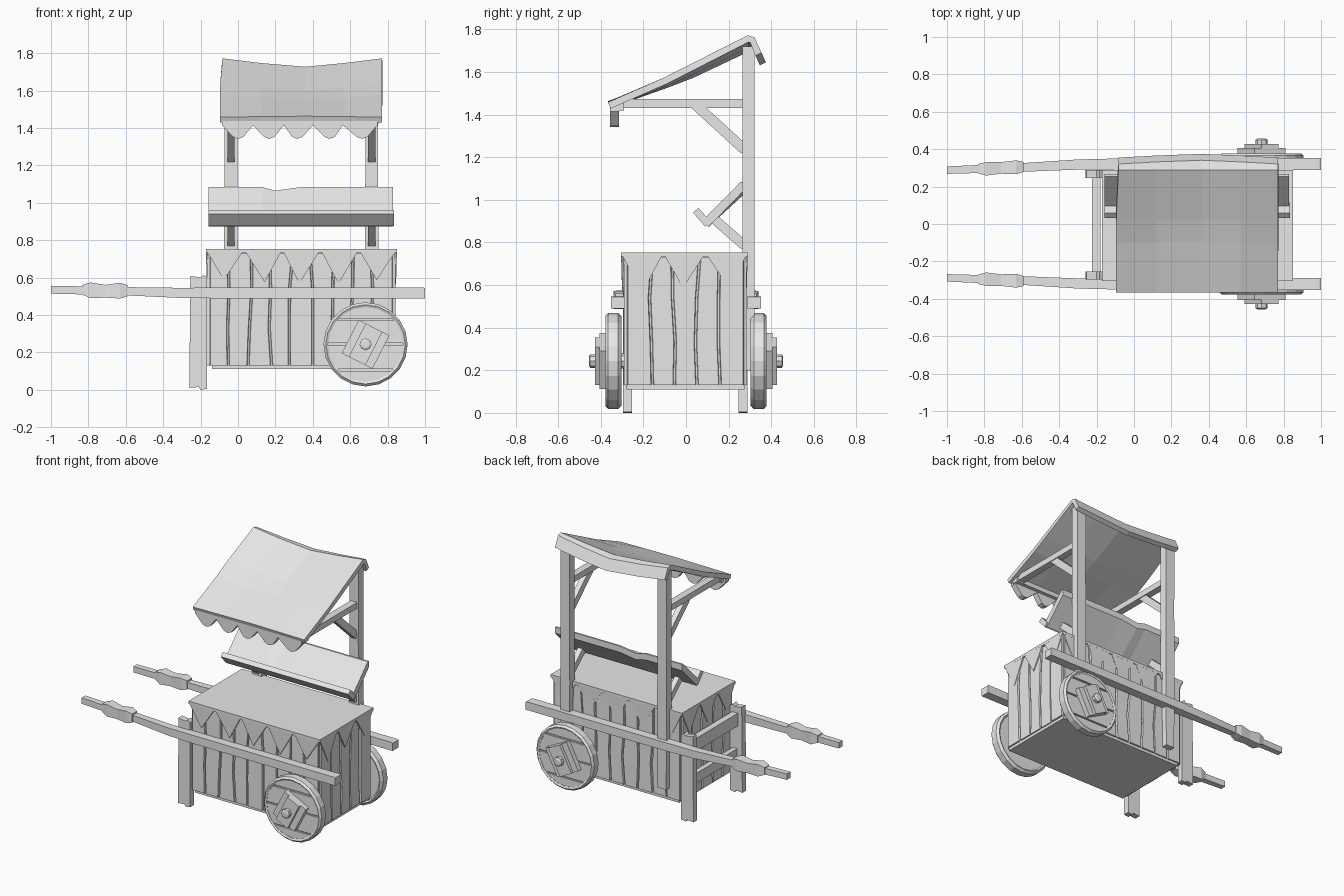
import bpy, bmesh, math, random
from mathutils import Vector, Matrix

random.seed(4)
cube = bpy.data.objects.get("Cube")
if cube:
    bpy.data.objects.remove(cube, do_unlink=True)

grey = bpy.data.materials.new("plain grey")
grey.use_nodes = True
grey.diffuse_color = (0.8, 0.8, 0.8, 1)
grey.node_tree.nodes["Principled BSDF"].inputs["Base Color"].default_value = (0.8, 0.8, 0.8, 1)


def finish(name, bm, closed=True):
    if closed:
        bmesh.ops.recalc_face_normals(bm, faces=bm.faces)
    me = bpy.data.meshes.new(name)
    bm.to_mesh(me)
    bm.free()
    me.materials.append(grey)
    ob = bpy.data.objects.new(name, me)
    bpy.context.collection.objects.link(ob)
    return ob


def loft(name, sections):
    """Skin a row of matching outlines and cap both ends."""
    bm = bmesh.new()
    rings = [[bm.verts.new(p) for p in s] for s in sections]
    n = len(rings[0])
    for a, b in zip(rings, rings[1:]):
        for i in range(n):
            bm.faces.new((a[i], a[(i + 1) % n], b[(i + 1) % n], b[i]))
    bm.faces.new(rings[0])
    bm.faces.new(rings[-1])
    return finish(name, bm)


def prism_x(name, outline, x0, x1):
    return loft(name, [[(x, y, z) for y, z in outline] for x in (x0, x1)])


def prism_y(name, outline, y0, y1):
    return loft(name, [[(x, y, z) for x, z in outline] for y in (y0, y1)])


def box(name, x0, x1, y0, y1, z0, z1):
    return prism_x(name, [(y0, z0), (y1, z0), (y1, z1), (y0, z1)], x0, x1)


def strut(name, p, q, width, x0, x1):
    """Slanted bar lying in the side plane."""
    p, q = Vector(p), Vector(q)
    d = (q - p).normalized()
    s = Vector((-d.y, d.x)) * width / 2
    return prism_x(name, [p - s, q - s, q + s, p + s], x0, x1)


# Box body: core, floor and uneven planks
X0, X1, Y0, Y1 = -0.155, 0.83, -0.28, 0.275
box("body_core", X0, X1, Y0, Y1, 0.14, 0.74)
box("body_floor", -0.14, 0.83, Y0, Y1, 0.11, 0.145)


def planks(name, count, start, end, place):
    step = (end - start) / count
    levels = (0.13, 0.33, 0.54, 0.73)
    cuts = [[start + step * i + (random.uniform(-.012, .012) if 0 < i < count else 0)
             for _ in levels] for i in range(count + 1)]
    for i in range(count):
        out = random.uniform(0.007, 0.013)
        rings = []
        for k, z in enumerate(levels):
            a, b = cuts[i][k] + 0.003, cuts[i + 1][k] - 0.003
            rings.append([place(a, -.004, z), place(b, -.004, z),
                          place(b - .004, out, z), place(a + .004, out, z)])
        loft(f"{name}_plank_{i + 1}", rings)


planks("front", 9, X0, X1, lambda t, o, z: (t, Y0 - o, z))
planks("back", 9, X0, X1, lambda t, o, z: (t, Y1 + o, z))
planks("wheel_end", 5, Y0, Y1, lambda t, o, z: (X1 + o, t, z))
planks("handle_end", 5, Y0, Y1, lambda t, o, z: (X0 - o, t, z))

# Cover with hanging points on every side
CX0, CX1, CY0, CY1 = -0.172, 0.85, -0.305, 0.29
box("cover_top", CX0, CX1, CY0, CY1, 0.733, 0.753)


def points(name, count, start, end, place):
    step = (end - start) / count
    for i in range(count):
        a = start + step * i
        tip = a + step / 2 + random.uniform(-.012, .012)
        low = 0.575 + random.uniform(-.015, .015)
        tri = [(a, 0, .75), (a + step, 0, .75), (tip, -.005, low)]
        loft(f"{name}_cover_point_{i + 1}",
             [[place(t, o - d, z) for t, o, z in tri] for d in (0, .012)])


points("front", 5, CX0, CX1, lambda t, o, z: (t, CY0 - o, z))
points("back", 5, CX0, CX1, lambda t, o, z: (t, CY1 + o, z))
points("wheel_end", 3, CY0, CY1, lambda t, o, z: (CX1 + o, t, z))
points("handle_end", 3, CY0, CY1, lambda t, o, z: (CX0 - o, t, z))

# Pull shafts with thick grips
for side, s in (("front", -1), ("back", 1)):
    def rings(rows):
        return [[(x, s * y + a * hy, z + b * hz) for a, b in
                 ((-1, -1), (1, -1), (1, 1), (-1, 1))] for x, y, z, hy, hz in rows]
    loft(side + "_shaft", rings([
        (-1, .288, .535, .02, .021), (-.6, .302, .527, .023, .022),
        (-.3, .318, .518, .027, .027), (-.1, .32, .518, .03, .029),
        (.99, .32, .518, .032, .029), (1, .32, .516, .032, .027)]))
    loft(side + "_grip", rings([
        (-.835, .295, .535, .025, .025), (-.79, .295, .532, .036, .042),
        (-.71, .3, .527, .031, .034), (-.63, .303, .53, .037, .042),
        (-.59, .305, .53, .027, .03)]))

# Legs with chipped tops and cross bars
for side, y in (("front", -.275), ("back", .268)):
    prism_y(side + "_leg", [(-.26, .01), (-.21, .015), (-.2, 0), (-.165, .005), (-.165, .6),
                            (-.185, .615), (-.2, .6), (-.255, .61)], y - .021, y + .021)
box("upper_cross_bar", -.225, -.18, -.27, .265, .47, .56)
box("lower_cross_bar", -.22, -.185, -.27, .265, .24, .31)

# Posts, roof arms, braces and shelf brackets
for side, x in (("handle_side", -.038), ("wheel_side", .715)):
    loft(side + "_post", [[(x - w, .265, z), (x + w, .265, z), (x + w, .322, z), (x - w, .322, z)]
                          for w, z in ((.033, .2), (.037, .75), (.034, 1.2), (.035, 1.72))])
    box(side + "_roof_arm", x - .025, x + .025, -.32, .27, 1.43, 1.472)
    strut(side + "_roof_brace", (.04, 1.45), (.275, 1.235), .048, x - .019, x + .019)
    strut(side + "_shelf_bracket", (.12, .92), (.275, .785), .045, x - .019, x + .019)

# Tilted shelf with a chipped back edge and a front lip
shelf = []
for x, cut in ((-.158, 0), (.13, 0), (.2, .018), (.33, 0), (.83, 0)):
    shelf.append([(x, .075, .9), (x, .105, .872), (x, .268, 1.04 - cut), (x, .268, 1.083 - cut),
                  (x, .255, 1.083 - cut)])
loft("shelf_board", shelf)
prism_x("shelf_lip", [(.033, .94), (.09, .875), (.115, .9), (.058, .962)], -.158, .835)

# Sagging roof cloth that folds over the back
profile = [(-.366, 1.458, -.005), (-.1, 1.575, .02), (.02, 1.636, .035),
           (.29, 1.772, .045), (.333, 1.763, .045), (.367, 1.69, .045)]
bm = bmesh.new()
grid = []
for x, k in ((-.095, 0), (.12, .55), (.36, 1), (.57, .55), (.77, 0)):
    grid.append([bm.verts.new((x + (.012 if k == 0 and x < 0 and y > .2 else 0),
                               y + (.02 * k - .012 if y > .32 else 0), z - sag * k))
                 for y, z, sag in profile])
for a, b in zip(grid, grid[1:]):
    for j in range(len(profile) - 1):
        bm.faces.new((a[j], b[j], b[j + 1], a[j + 1]))
roof = finish("roof_cloth", bm, closed=False)
mod = roof.modifiers.new("thickness", "SOLIDIFY")
mod.thickness, mod.offset = .032, -1

# Roof front rail and scalloped valance
box("roof_front_rail", -.07, .75, -.335, -.29, 1.42, 1.452)
edges = [-.085, .08, .245, .4, .56, .745]
for i, (a, b) in enumerate(zip(edges, edges[1:])):
    c = (a + b) / 2 + random.uniform(-.012, .012)
    prism_y(f"valance_scallop_{i + 1}", [(a, 1.45), (a, 1.415), (c - .028, 1.352), (c, 1.342),
                                         (c + .028, 1.352), (b, 1.415), (b, 1.45)], -.357, -.315)

# Wheels: rim, boards, stacked hub blocks and axle end
WX, WZ, R = .682, .243, .225


def slab(name, w, h, turn, y0, y1):
    r = Matrix.Rotation(turn, 2)
    pts = [r @ Vector((a * w, b * h)) for a, b in ((-1, -1), (1, -1), (1, 1), (-1, 1))]
    prism_y(name, [(WX + p.x, WZ + p.y) for p in pts], y0, y1)


def circle(radius, y, n):
    return [(WX + radius * math.cos(2 * math.pi * i / n), y,
             WZ + radius * math.sin(2 * math.pi * i / n)) for i in range(n)]


for side, s in (("front", -1), ("back", 1)):
    n = 20
    rim = loft(side + "_wheel_rim", [circle(r, s * y, n) for r, y in
               ((.2, .358), (.2, .372), (.212, .378), (R, .365), (R, .318), (.21, .303), (.2, .31))])
    loft(side + "_wheel_disc", [circle(.205, s * y, n) for y in (.312, .352)])
    for i, (lo, hi) in enumerate(((-.2, -.143), (-.133, -.003), (.007, .127), (.139, .2))):
        rows = [lo + (hi - lo) * k / 3 for k in range(4)]
        half = [math.sqrt(max(.203 ** 2 - z * z, .0016)) for z in rows]
        outline = [(WX - h, WZ + z) for z, h in zip(rows, half)]
        outline += [(WX + h, WZ + z) for z, h in reversed(list(zip(rows, half)))]
        prism_y(f"{side}_wheel_board_{i + 1}", outline, s * .345, s * .37)
    tilt = math.radians(-27)
    slab(side + "_hub_plate", .092, .1, tilt, s * .36, s * .405)
    slab(side + "_hub_block", .05, .1, tilt, s * .4, s * .427)
    loft(side + "_axle_end", [circle(r, s * y, 8) for r, y in ((.032, .42), (.032, .45), (.02, .456))])
loft("axle", [circle(.035, y, 8) for y in (-.32, .32)])
